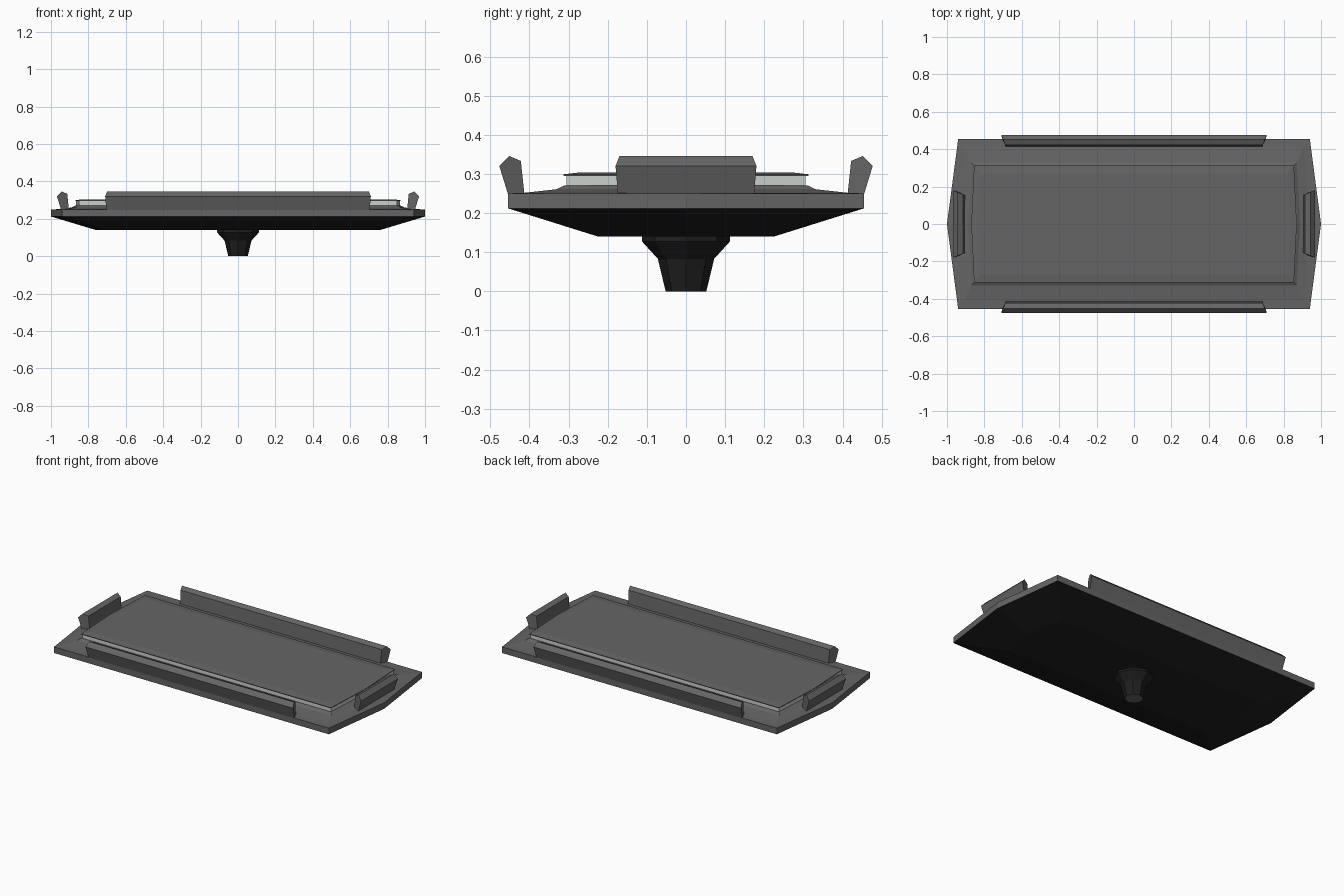
import bpy, bmesh, math
from mathutils import Vector

if "Cube" in bpy.data.objects:
    bpy.data.objects.remove(bpy.data.objects["Cube"])


def material(name, color):
    m = bpy.data.materials.new(name)
    m.diffuse_color = (*color, 1)
    m.use_nodes = True
    m.node_tree.nodes["Principled BSDF"].inputs["Base Color"].default_value = m.diffuse_color
    return m


GREY = material("mid grey", (0.13, 0.13, 0.13))
DARK = material("near black", (0.014, 0.014, 0.014))
PALE = material("pale light strip", (0.60, 0.63, 0.60))


def loft(name, rings, mats, rule=None):
    """Skin a stack of equal-sized point rings, closed with flat caps."""
    bm = bmesh.new()
    loops = [[bm.verts.new(p) for p in r] for r in rings]
    n = len(loops[0])
    for a, b in zip(loops, loops[1:]):
        for i in range(n):
            j = (i + 1) % n
            bm.faces.new((a[i], a[j], b[j], b[i]))
    bm.faces.new(loops[0][::-1])
    bm.faces.new(loops[-1])
    bmesh.ops.recalc_face_normals(bm, faces=bm.faces)
    if rule:
        for f in bm.faces:
            f.material_index = rule(f)
    me = bpy.data.meshes.new(name)
    bm.to_mesh(me)
    bm.free()
    for m in mats:
        me.materials.append(m)
    ob = bpy.data.objects.new(name, me)
    bpy.context.collection.objects.link(ob)
    return ob


def hexa(corner_x, tip_x, y, z):
    """Long hexagon with shallow pointed ends."""
    return [(corner_x, -y, z), (tip_x, 0, z), (corner_x, y, z),
            (-corner_x, y, z), (-tip_x, 0, z), (-corner_x, -y, z)]


# Deck: grey plate with a tapering dark underside
loft("deck", [hexa(0.72, 0.76, 0.225, 0.14), hexa(0.94, 1.0, 0.455, 0.212),
              hexa(0.94, 1.0, 0.455, 0.25), hexa(0.91, 0.94, 0.41, 0.252),
              hexa(0.87, 0.888, 0.33, 0.261), hexa(0.855, 0.872, 0.312, 0.27)],
     [GREY, DARK], lambda f: 1 if f.normal.z < -0.3 else 0)

# Glowing strip around the raised panel
loft("light_strip", [hexa(0.85, 0.865, 0.305, 0.268),
                     hexa(0.85, 0.865, 0.305, 0.296)], [PALE])

# Raised top panel with a slight bevel
loft("top_panel", [hexa(0.855, 0.87, 0.313, 0.295), hexa(0.855, 0.87, 0.313, 0.299),
                   hexa(0.82, 0.835, 0.27, 0.304)], [GREY])

# Guard rails: (inward offset, height, change of half length)
PROFILE = [(0.0, 0.32, 0.0), (0.025, 0.346, -0.01), (0.055, 0.333, -0.022),
           (0.064, 0.248, -0.025), (0.022, 0.248, -0.006)]


def rail(name, outer, half, angle):
    rings = []
    c, s = math.cos(angle), math.sin(angle)
    for side in (-1, 1):
        ring = []
        for d, z, dl in PROFILE:
            r, t = outer - d, side * (half + dl)
            ring.append(Vector((r * c - t * s, r * s + t * c, z)))
        rings.append(ring)
    loft(name, rings, [GREY])


rail("right_rail", 0.968, 0.18, 0)
rail("back_rail", 0.477, 0.71, math.pi / 2)
rail("left_rail", 0.968, 0.18, math.pi)
rail("front_rail", 0.477, 0.71, -math.pi / 2)

# Eight-sided flared pedestal with a grey foot face
loft("pedestal", [[(r * math.cos(i * math.pi / 4), r * math.sin(i * math.pi / 4), z)
                   for i in range(8)]
                  for r, z in ((0.052, 0), (0.072, 0.083), (0.112, 0.127), (0.112, 0.142))],
     [DARK, GREY], lambda f: 1 if f.normal.z < -0.9 else 0)
